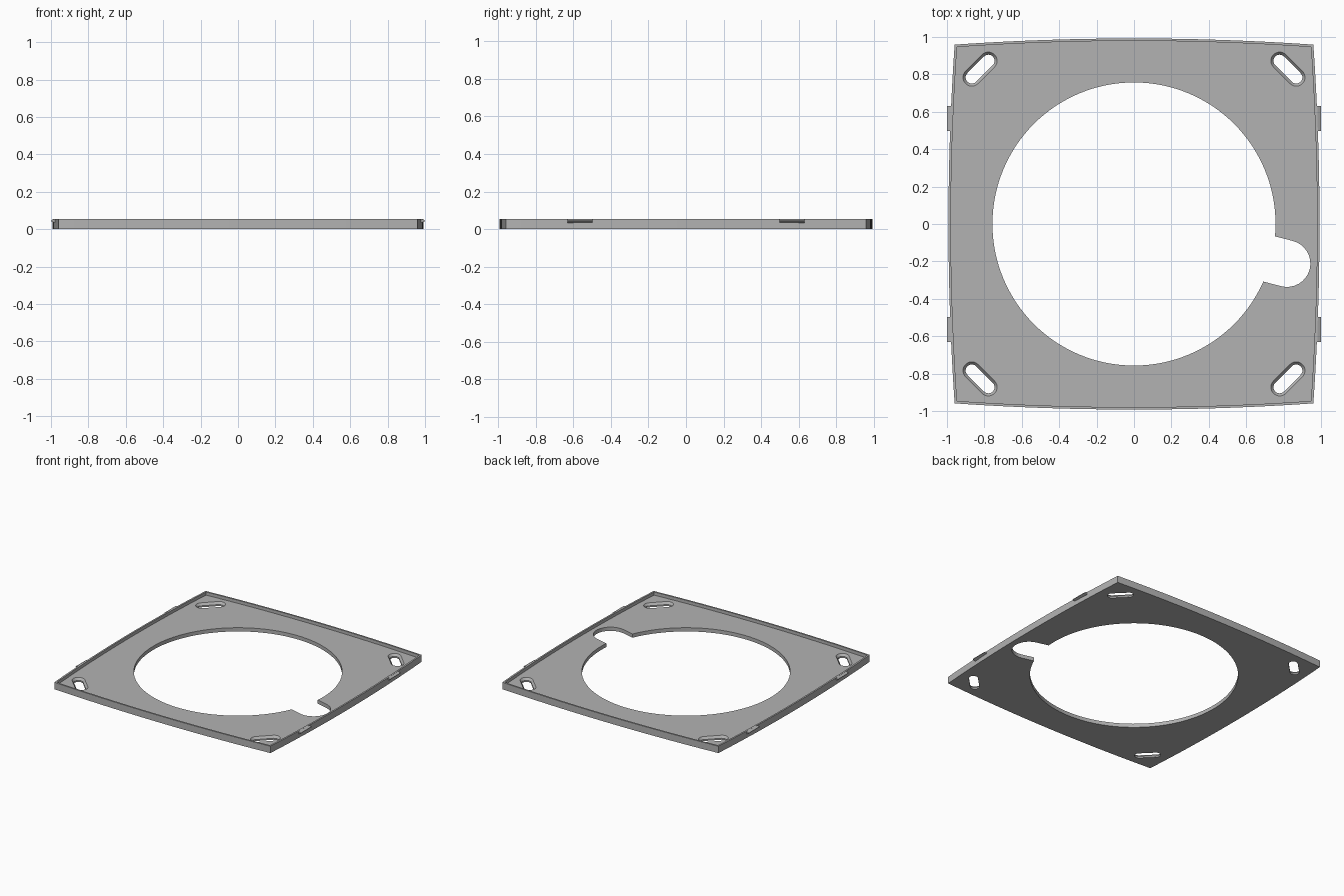
import bpy, bmesh, math
from mathutils import Matrix, Vector

cube = bpy.data.objects.get("Cube")
if cube:
    bpy.data.objects.remove(cube, do_unlink=True)

HEIGHT, FLOOR = 0.055, 0.03
CORNER, BOW, RIM = 0.959, 0.033, 0.013

grey = bpy.data.materials.new("light grey")
grey.use_nodes = True
grey.diffuse_color = (0.45, 0.45, 0.45, 1)
grey.node_tree.nodes["Principled BSDF"].inputs["Base Color"].default_value = grey.diffuse_color


def loft(name, rings):
    """Solid skinned through a list of (outline, z) rings."""
    bm = bmesh.new()
    loops = [[bm.verts.new((x, y, z)) for x, y in pts] for pts, z in rings]
    for a, b in zip(loops, loops[1:]):
        for i in range(len(a)):
            j = (i + 1) % len(a)
            bm.faces.new((a[i], a[j], b[j], b[i]))
    bm.faces.new(loops[0][::-1])
    bm.faces.new(loops[-1])
    bmesh.ops.recalc_face_normals(bm, faces=bm.faces)
    mesh = bpy.data.meshes.new(name)
    bm.to_mesh(mesh)
    bm.free()
    mesh.materials.append(grey)
    obj = bpy.data.objects.new(name, mesh)
    bpy.context.collection.objects.link(obj)
    return obj


def bowed_square(inset, steps=24):
    """Square outline whose four sides bulge gently outward."""
    pts, half = [], CORNER - inset
    for k in range(4):
        turn = Matrix.Rotation(k * math.pi / 2, 2)
        for i in range(steps):
            t = 2 * i / steps - 1
            pts.append(turn @ Vector((half * t, -half - BOW * (1 - t * t))))
    return pts


def slot(centre, angle, length, radius, steps=16):
    """Round-ended slot outline."""
    turn, pts = Matrix.Rotation(angle, 2), []
    for side in (1, -1):
        for i in range(steps + 1):
            a = math.pi * (i / steps - 0.5) + (0 if side > 0 else math.pi)
            p = Vector((side * length / 2 + radius * math.cos(a), radius * math.sin(a)))
            pts.append(Vector(centre) + turn @ p)
    return pts


def circle(radius, steps=128):
    return [(radius * math.cos(2 * math.pi * i / steps),
             radius * math.sin(2 * math.pi * i / steps)) for i in range(steps)]


def cut(target, cutter):
    cutter.hide_render = True
    mod = target.modifiers.new("cut", 'BOOLEAN')
    mod.operation, mod.solver, mod.object = 'DIFFERENCE', 'EXACT', cutter
    bpy.context.view_layer.objects.active = target
    bpy.ops.object.modifier_apply(modifier=mod.name)
    bpy.data.objects.remove(cutter, do_unlink=True)


# Tray plate with a thin raised rim
plate = loft("tray_plate", [(bowed_square(0), 0), (bowed_square(0), HEIGHT)])
cut(plate, loft("pocket_cutter", [(bowed_square(RIM), FLOOR), (bowed_square(RIM), 0.1)]))

# Large round opening and its side notch
cut(plate, loft("opening_cutter", [(circle(0.757), -0.1), (circle(0.757), 0.1)]))
tilt = math.radians(-14.5)
reach = Vector((math.cos(tilt), math.sin(tilt)))
notch = slot(reach * 0.7, tilt, 0.29, 0.125)
cut(plate, loft("notch_cutter", [(notch, -0.1), (notch, 0.1)]))

# Countersunk corner screw slots
for sx in (-1, 1):
    for sy in (-1, 1):
        def ring(radius):
            return slot((sx * 0.823, sy * 0.828), -sx * sy * math.pi / 4, 0.125, radius)
        cut(plate, loft("slot_cutter", [(ring(0.033), -0.1), (ring(0.033), 0.012),
                                        (ring(0.047), FLOOR), (ring(0.047), 0.1)]))

# Wedge-shaped snap tabs on the left and right sides
tabs = []
for sx, side in ((-1, "right"), (1, "left")):
    for sy, end in ((-1, "front"), (1, "back")):
        def strip(x):
            lo, hi = sy * 0.565 - 0.067, sy * 0.565 + 0.067
            return [(sx * 0.968, lo), (sx * x, lo), (sx * x, hi), (sx * 0.968, hi)]
        tabs.append(loft(f"snap_tab_{side}_{end}", [(strip(0.976), 0.033), (strip(1.0), 0.042),
                                                    (strip(1.0), 0.046), (strip(0.982), 0.0545)]))

# Smooth curved walls, crisp edges
bpy.ops.object.select_all(action='DESELECT')
plate.select_set(True)
bpy.context.view_layer.objects.active = plate
bpy.ops.object.shade_smooth_by_angle(angle=math.radians(30))
